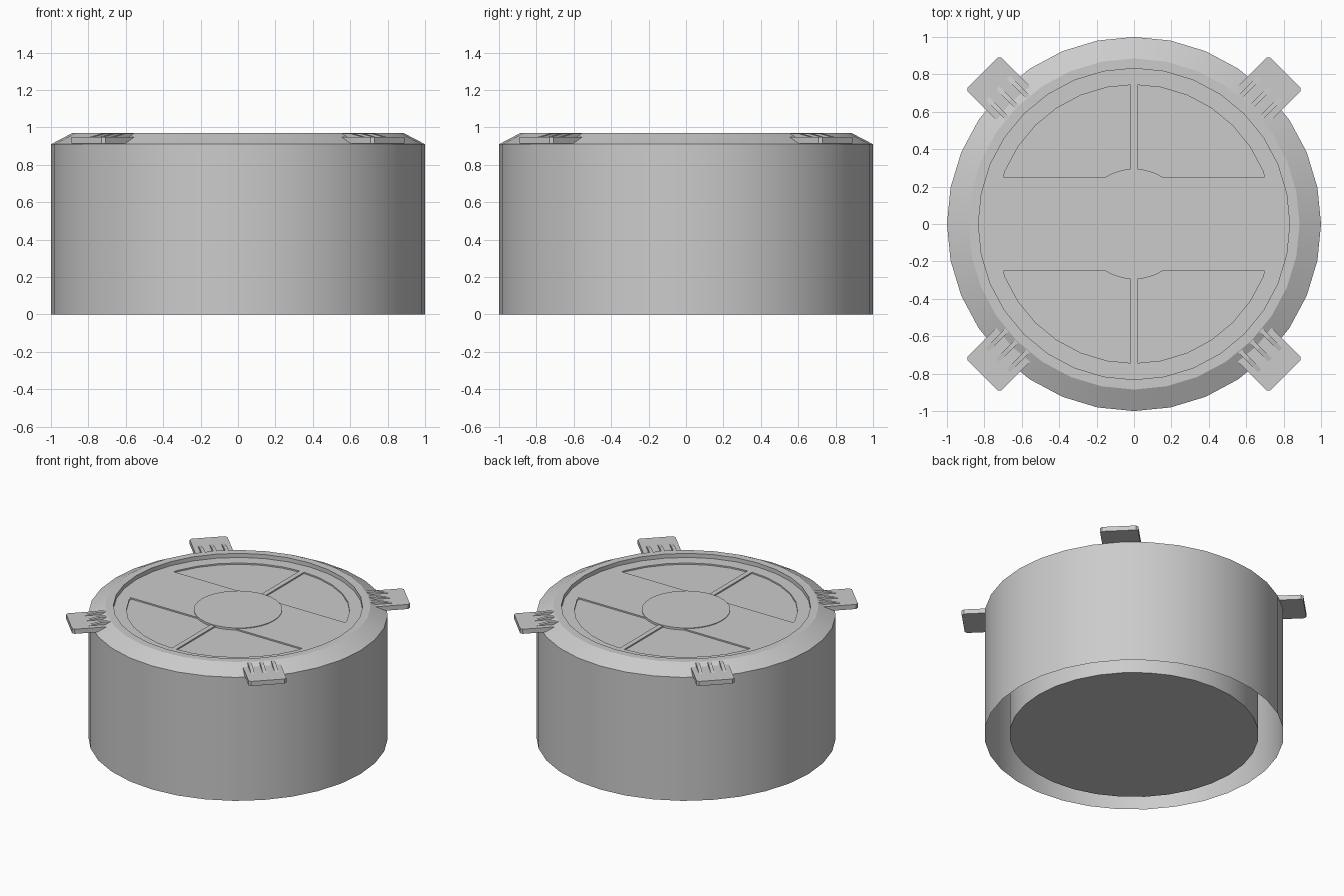
import bpy, bmesh, math
from mathutils import Matrix

if "Cube" in bpy.data.objects:
    bpy.data.objects.remove(bpy.data.objects["Cube"])

grey = bpy.data.materials.new("light_grey")
grey.diffuse_color = (0.6, 0.6, 0.6, 1)
grey.use_nodes = True
grey.node_tree.nodes["Principled BSDF"].inputs["Base Color"].default_value = grey.diffuse_color


def finish(bm, name, smooth=False):
    me = bpy.data.meshes.new(name)
    bm.to_mesh(me)
    bm.free()
    me.materials.append(grey)
    ob = bpy.data.objects.new(name, me)
    bpy.context.collection.objects.link(ob)
    if smooth:
        bpy.ops.object.select_all(action='DESELECT')
        ob.select_set(True)
        bpy.context.view_layer.objects.active = ob
        bpy.ops.object.shade_smooth_by_angle(angle=math.radians(25))
    return ob


def lathe(name, profile, n=32, cap=False):
    """Revolve (radius, z) points around z; cap closes the last ring."""
    bm = bmesh.new()
    rings = [[bm.verts.new((r * math.sin(2 * math.pi * i / n),
                            r * math.cos(2 * math.pi * i / n), z))
              for i in range(n)] for r, z in profile]
    for a, b in zip(rings, rings[1:]):
        for i in range(n):
            j = (i + 1) % n
            bm.faces.new((a[i], b[i], b[j], a[j]))
    if cap:
        bm.faces.new(rings[-1])
    bmesh.ops.recalc_face_normals(bm, faces=bm.faces)
    return finish(bm, name, True)


def prism(name, outline, depth, matrix):
    """Extrude a flat outline by depth along local z, then place it."""
    bm = bmesh.new()
    face = bm.faces.new([bm.verts.new((x, y, 0)) for x, y in outline])
    ext = bmesh.ops.extrude_face_region(bm, geom=[face])
    top = [g for g in ext["geom"] if isinstance(g, bmesh.types.BMVert)]
    bmesh.ops.translate(bm, verts=top, vec=(0, 0, depth))
    bm.transform(matrix)
    bmesh.ops.recalc_face_normals(bm, faces=bm.faces)
    return finish(bm, name)


def rect(x, y):
    return [(-x, -y), (x, -y), (x, y), (-x, y)]


# Outer shell with chamfered rim, open underneath around the inner drum
lathe("outer_shell", [(1, 0), (1, 0.91), (0.885, 0.97), (0.832, 0.97), (0.832, 0.93)])
# Inner drum: its bottom is closed, its top is the recessed floor
lathe("inner_drum", [(0.002, 0.93), (0.832, 0.93), (0.832, 0)], cap=True)

# Raised relief on the lid: border, wide cross band, thin bar and hub
lathe("lid_border", [(0.745, 0.93), (0.745, 0.94), (0.832, 0.94)])
base = Matrix.Translation((0, 0, 0.93))
prism("lid_band", rect(0.77, 0.25), 0.01, base)
prism("lid_bar", rect(0.018, 0.77), 0.01, base)
lathe("lid_hub", [(0.295, 0.93), (0.295, 0.945)], cap=True)

# Four clips around the rim, each a corner-cut plate with three wedge ribs
c, w, r0, r1 = 0.015, 0.128, 0.88, 1.145
plate = [(r0, -w), (r1 - c, -w), (r1, -w + c), (r1, w - c), (r1 - c, w), (r0, w)]
rib = [(0.875, 0.93), (0.875, 0.968), (0.94, 0.968), (1.03, 0.949), (1.03, 0.93)]
for k in range(4):
    turn = Matrix.Rotation(math.radians(45 + 90 * k), 4, 'Z')
    prism(f"clip_plate_{k + 1}", plate, 0.034, turn @ Matrix.Translation((0, 0, 0.915)))
    for i, off in enumerate((-0.08, 0, 0.08)):
        place = turn @ Matrix.Translation((0, off + 0.012, 0)) @ Matrix.Rotation(math.pi / 2, 4, 'X')
        prism(f"clip_rib_{k + 1}_{i + 1}", rib, 0.024, place)
